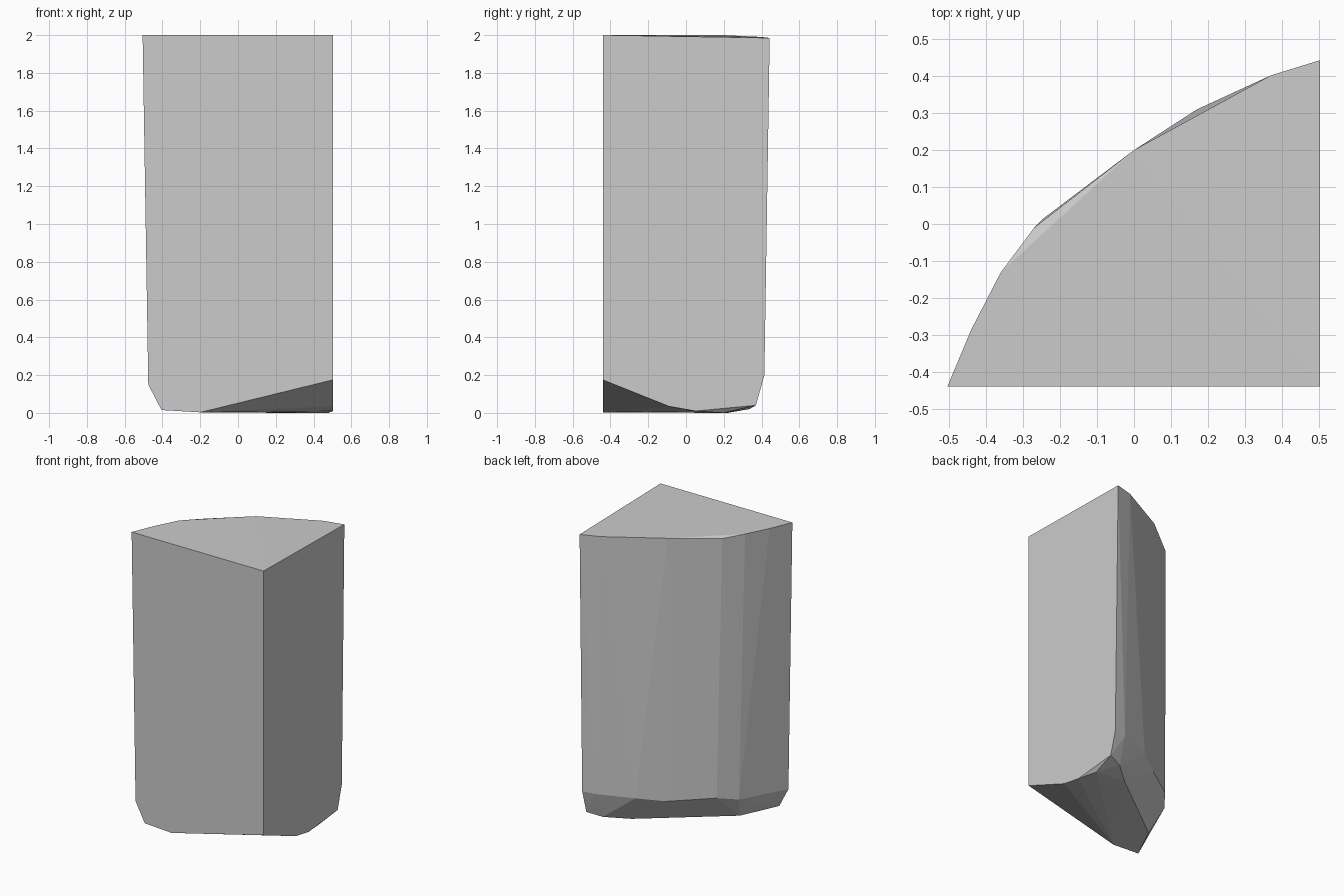
import bpy
import bmesh

cube = bpy.data.objects.get("Cube")
if cube:
    bpy.data.objects.remove(cube, do_unlink=True)

grey = bpy.data.materials.new("stone grey")
grey.use_nodes = True
colour = (0.6, 0.6, 0.6, 1)
grey.diffuse_color = colour
grey.node_tree.nodes["Principled BSDF"].inputs["Base Color"].default_value = colour

FRONT, SIDE = -0.44, 0.503

# Corners of the flat top and its slightly dropped curved rim
top_rim = [(-0.505, FRONT, 2), (SIDE, FRONT, 2), (-0.44, -0.285, 2),
           (-0.36, -0.13, 2), (-0.27, -0.01, 1.99), (0, 0.2, 2),
           (0.37, 0.402, 1.99), (SIDE, 0.443, 1.985)]
# Curved wall just above the chipped base
lower_wall = [(-0.475, FRONT, 0.15), (-0.335, -0.1, 0.17), (-0.245, 0.015, 0.2),
              (0.01, 0.2, 0.18), (0.17, 0.31, 0.2), (0.41, 0.4, 0.2),
              (SIDE, 0.415, 0.2)]
# Chipped underside, cut away at the front corner
base = [(-0.405, FRONT, 0.015), (-0.2, FRONT, 0.003), (SIDE, FRONT, 0.175),
        (SIDE, -0.09, 0.035), (SIDE, 0.05, 0.01), (SIDE, 0.37, 0.04),
        (0.4, 0.335, 0.02), (0.26, 0.22, 0), (0.48, 0.2, 0),
        (-0.28, -0.19, 0.01)]

# The block is the convex shell around its corners
bm = bmesh.new()
for corner in top_rim + lower_wall + base:
    bm.verts.new(corner)
bmesh.ops.convex_hull(bm, input=bm.verts)
loose = [v for v in bm.verts if not v.link_faces]
bmesh.ops.delete(bm, geom=loose, context='VERTS')
bmesh.ops.recalc_face_normals(bm, faces=bm.faces)

mesh = bpy.data.meshes.new("wedge_block")
bm.to_mesh(mesh)
bm.free()
mesh.materials.append(grey)
block = bpy.data.objects.new("wedge_block", mesh)
bpy.context.collection.objects.link(block)
